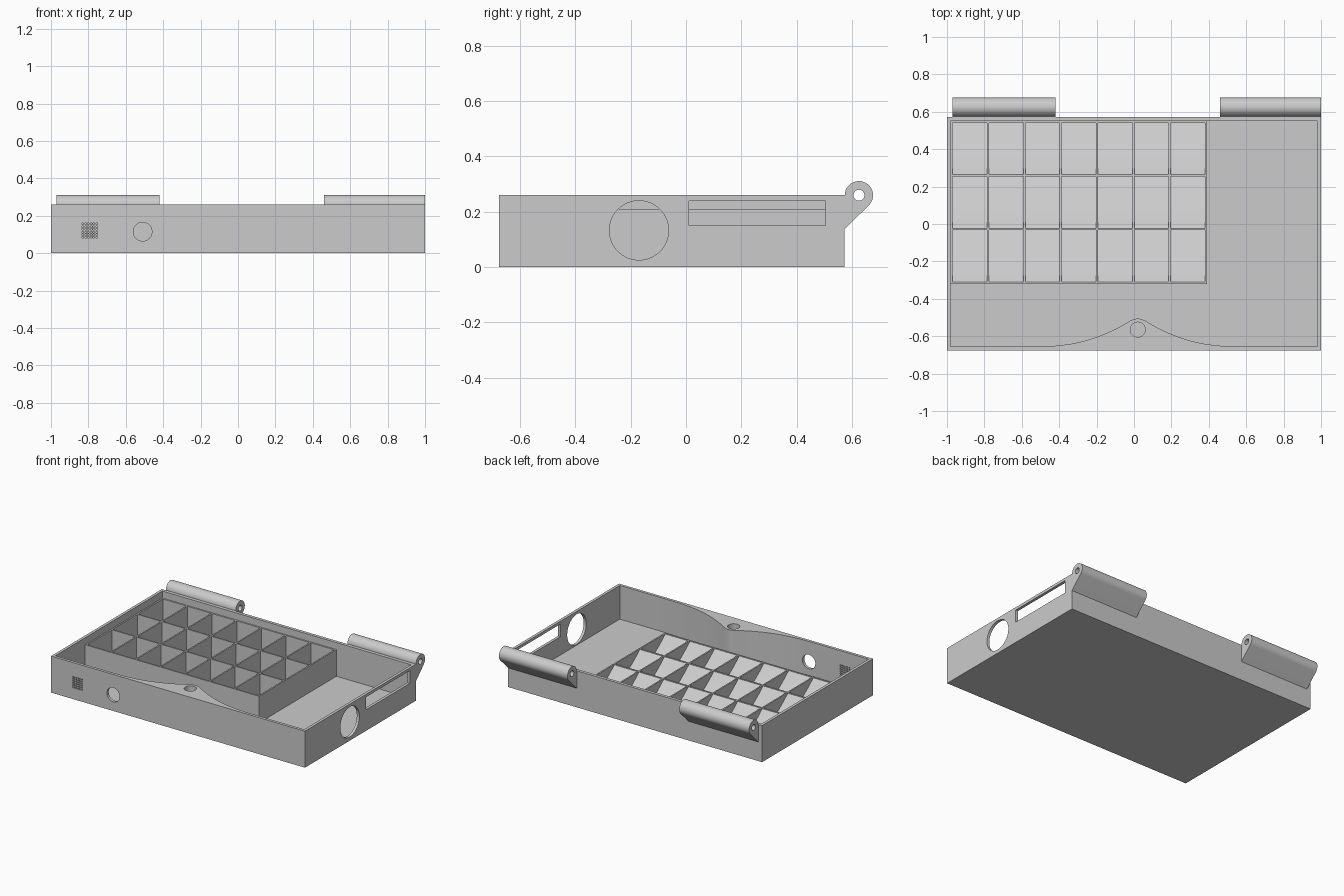
import bpy, bmesh, math
from mathutils import Vector

if "Cube" in bpy.data.objects:
    bpy.data.objects.remove(bpy.data.objects["Cube"])

grey = bpy.data.materials.new("plain_grey")
grey.diffuse_color = (0.6, 0.6, 0.6, 1)
grey.use_nodes = True
grey.node_tree.nodes["Principled BSDF"].inputs["Base Color"].default_value = grey.diffuse_color


def prism(name, polys, axis, lo, hi):
    """Extrude one or more outlines along an axis into a single object."""
    place = {"x": lambda a, b, d: Vector((d, a, b)),
             "y": lambda a, b, d: Vector((a, d, b)),
             "z": lambda a, b, d: Vector((a, b, d))}[axis]
    bm = bmesh.new()
    for pts in polys:
        low = [bm.verts.new(place(a, b, lo)) for a, b in pts]
        high = [bm.verts.new(place(a, b, hi)) for a, b in pts]
        bm.faces.new(low)
        bm.faces.new(high)
        n = len(pts)
        for i in range(n):
            j = (i + 1) % n
            bm.faces.new((low[i], low[j], high[j], high[i]))
    bmesh.ops.recalc_face_normals(bm, faces=bm.faces)
    mesh = bpy.data.meshes.new(name)
    bm.to_mesh(mesh)
    bm.free()
    mesh.materials.append(grey)
    obj = bpy.data.objects.new(name, mesh)
    bpy.context.collection.objects.link(obj)
    return obj


def rect(a0, a1, b0, b1):
    return [(a0, b0), (a1, b0), (a1, b1), (a0, b1)]


def arc(ca, cb, r, start=0, end=360, n=48):
    full = end - start == 360
    steps = n if full else n + 1
    return [(ca + r * math.cos(math.radians(start + (end - start) * i / n)),
             cb + r * math.sin(math.radians(start + (end - start) * i / n)))
            for i in range(steps)]


def activate(obj):
    bpy.ops.object.select_all(action="DESELECT")
    obj.select_set(True)
    bpy.context.view_layer.objects.active = obj


def cut(obj, cutter):
    activate(obj)
    mod = obj.modifiers.new("cut", "BOOLEAN")
    mod.operation = "DIFFERENCE"
    mod.solver = "EXACT"
    mod.object = cutter
    bpy.ops.object.modifier_apply(modifier=mod.name)
    bpy.data.objects.remove(cutter)


def smooth(obj):
    activate(obj)
    bpy.ops.object.shade_smooth_by_angle(angle=math.radians(30))


H, FLOOR, TOP = 0.26, 0.02, 0.21
BACK, FRONT = 0.55, -0.655

# Tray shell, with a flared swelling on the inside of the front wall
flare = [(0.0, 0.15), (0.02, 0.147), (0.04, 0.138), (0.07, 0.12), (0.11, 0.098),
         (0.16, 0.074), (0.22, 0.05), (0.28, 0.031), (0.34, 0.017),
         (0.40, 0.008), (0.45, 0.003), (0.50, 0.0)]
swell = [(0.02 - dx, FRONT + dy) for dx, dy in reversed(flare)]
swell += [(0.02 + dx, FRONT + dy) for dx, dy in flare[1:]]
cavity = [(-0.98, FRONT)] + swell + [(0.98, FRONT), (0.98, BACK), (-0.98, BACK)]
tray = prism("tray", [rect(-1, 1, -0.675, 0.572)], "z", 0, H)
cut(tray, prism("cavity", [cavity], "z", FLOOR, H + 0.1))

# Openings: latch hole, round front hole, front grille, side port and side slot
cut(tray, prism("latch_hole", [arc(0.02, -0.565, 0.04)], "z", 0.1, H + 0.1))
cut(tray, prism("front_hole", [arc(-0.51, 0.115, 0.05)], "y", -0.75, -0.64))
grille = [rect(-0.833 + 0.0145 * i, -0.825 + 0.0145 * i,
               0.08 + 0.0145 * j, 0.088 + 0.0145 * j)
          for i in range(6) for j in range(6)]
cut(tray, prism("grille", grille, "y", -0.75, -0.64))
cut(tray, prism("side_port", [arc(-0.17, 0.133, 0.107, n=64)], "x", 0.95, 1.1))
cut(tray, prism("side_slot", [rect(0.01, 0.505, 0.15, 0.24)], "x", 0.95, 1.1))
smooth(tray)

# Hinge barrels on the back wall
hinge_outline = [(0.571, 0.135)] + arc(0.625, H, 0.051, -45, 180, 40) + [(0.571, H)]
for name, x0, x1 in (("left_hinge", -0.97, -0.42), ("right_hinge", 0.46, 1.0)):
    hinge = prism(name, [hinge_outline], "x", x0, x1)
    cut(hinge, prism("pin_hole", [arc(0.625, H, 0.02, n=32)], "x", x0 - 0.1, x1 + 0.1))
    smooth(hinge)

# Sorting compartments: upright dividers, cross walls and scooped ramps
X0, X1, Y0, Y1, T = -0.98, 0.39, -0.32, 0.55, 0.01
COLS, ROWS = 7, 3
step_x = (X1 - X0 - T) / COLS
step_y = (Y1 - Y0 - T) / ROWS
dividers = [rect(X0 + step_x * i, X0 + step_x * i + T, Y0, Y1) for i in range(COLS + 1)]
prism("dividers", dividers, "z", FLOOR, TOP)

cross_walls = [rect(Y0 + step_y * j, Y0 + step_y * j + T, FLOOR, TOP)
               for j in range(ROWS + 1)]
prism("cross_walls", cross_walls, "x", X0 + 0.001, X1 - 0.001)

ramps = []
for j in range(ROWS):
    y0 = Y0 + step_y * j + T
    depth = step_y - T
    curve = []
    for i in range(13):
        t = i / 12
        drop = 1.35 * t - 0.35 * t * t
        curve.append((y0 + depth * t, TOP - 0.004 - 0.175 * drop))
    ramps.append([(y0 + depth, FLOOR), (y0, FLOOR)] + curve)
smooth(prism("ramps", ramps, "x", X0 + 0.002, X1 - 0.002))
